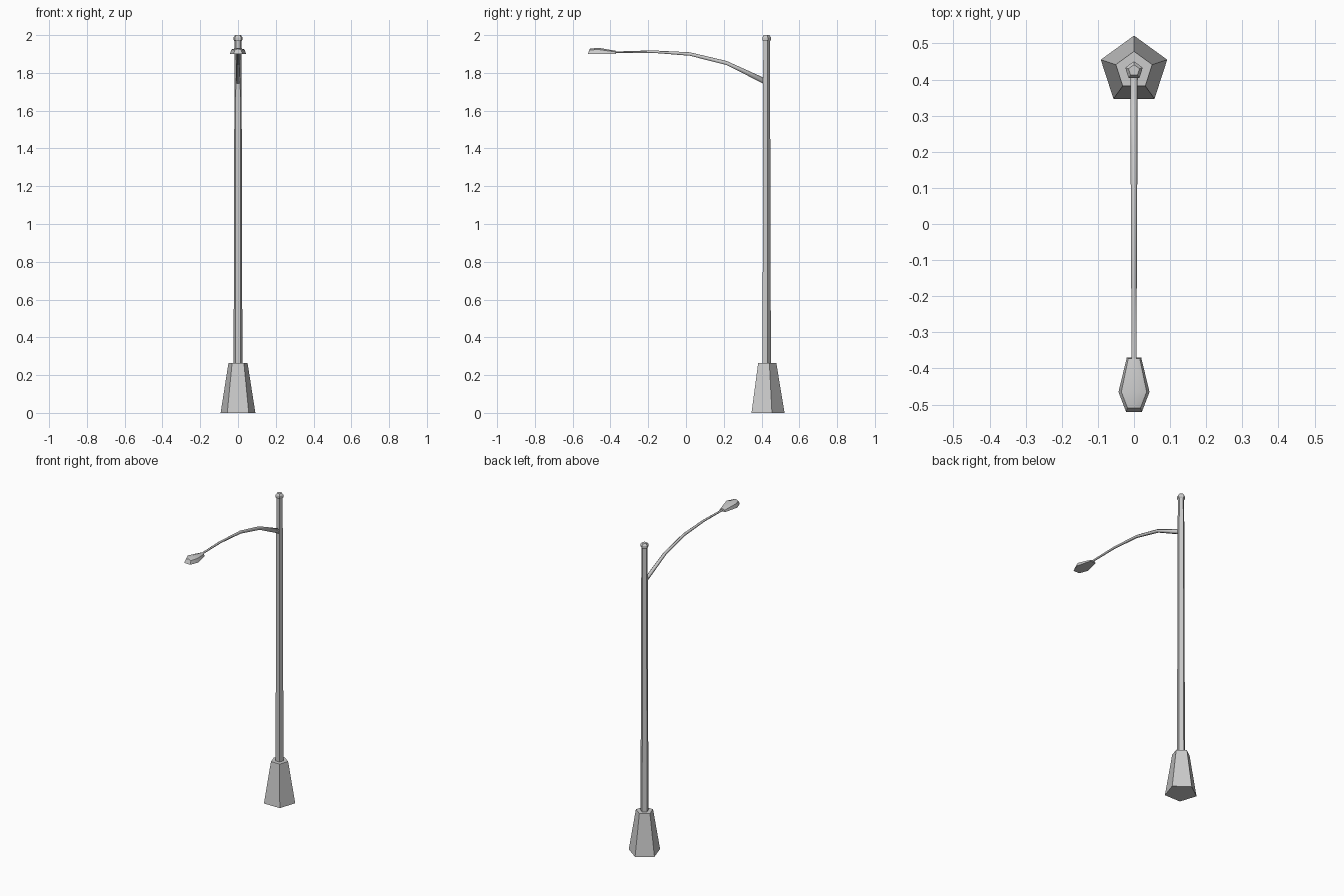
import bpy, bmesh, math

if "Cube" in bpy.data.objects:
    bpy.data.objects.remove(bpy.data.objects["Cube"])

PY = 0.425  # pole axis position in y


def loft(name, rings, smooth=None):
    """Skin a list of equal-length closed rings and cap both ends."""
    bm = bmesh.new()
    vr = [[bm.verts.new(p) for p in r] for r in rings]
    n = len(vr[0])
    for a, b in zip(vr, vr[1:]):
        for i in range(n):
            j = (i + 1) % n
            bm.faces.new((a[i], a[j], b[j], b[i]))
    bm.faces.new(vr[0])
    bm.faces.new(vr[-1])
    bmesh.ops.recalc_face_normals(bm, faces=bm.faces)
    me = bpy.data.meshes.new(name)
    bm.to_mesh(me)
    bm.free()
    ob = bpy.data.objects.new(name, me)
    bpy.context.collection.objects.link(ob)
    if smooth:
        bpy.ops.object.select_all(action='DESELECT')
        ob.select_set(True)
        bpy.context.view_layer.objects.active = ob
        bpy.ops.object.shade_smooth_by_angle(angle=math.radians(smooth))
    return ob


def penta(r, z):
    """Horizontal pentagon round the pole axis, point towards +y."""
    return [(r * math.sin(math.tau * i / 5), PY + r * math.cos(math.tau * i / 5), z)
            for i in range(5)]


# Five-sided pedestal, pole and cap
loft("pedestal", [penta(0.0967, 0), penta(0.053, 0.265)])
loft("pole", [penta(0.0245, 0.26), penta(0.0195, 1.975)])
loft("pole_cap", [penta(r, z) for r, z in
                  [(0.0195, 1.968), (0.0255, 1.975), (0.0255, 1.988), (0.016, 2.0)]])

# Curved tapering arm: y, z, half width, half height
arm = [(0.415, 1.755, 0.011, 0.018), (0.215, 1.851, 0.010, 0.012),
       (0.02, 1.899, 0.009, 0.010), (-0.18, 1.912, 0.008, 0.007),
       (-0.385, 1.908, 0.007, 0.005)]
loft("arm", [[(w * math.sin(math.tau * i / 5), y, z + h * math.cos(math.tau * i / 5))
              for i in range(5)] for y, z, w, h in arm], smooth=80)

# Lamp head: bottom y, top y, bottom half width, shoulder half width, shoulder z, ridge z
head = [(-0.37, -0.373, 0.020, 0.016, 1.911, 1.917),
        (-0.465, -0.465, 0.043, 0.035, 1.924, 1.933),
        (-0.52, -0.509, 0.022, 0.018, 1.921, 1.928)]
loft("lamp_head", [[(-w, yb, 1.9), (-s, yt, zs), (0, yt, zr), (s, yt, zs), (w, yb, 1.9)]
                   for yb, yt, w, s, zs, zr in head], smooth=40)
